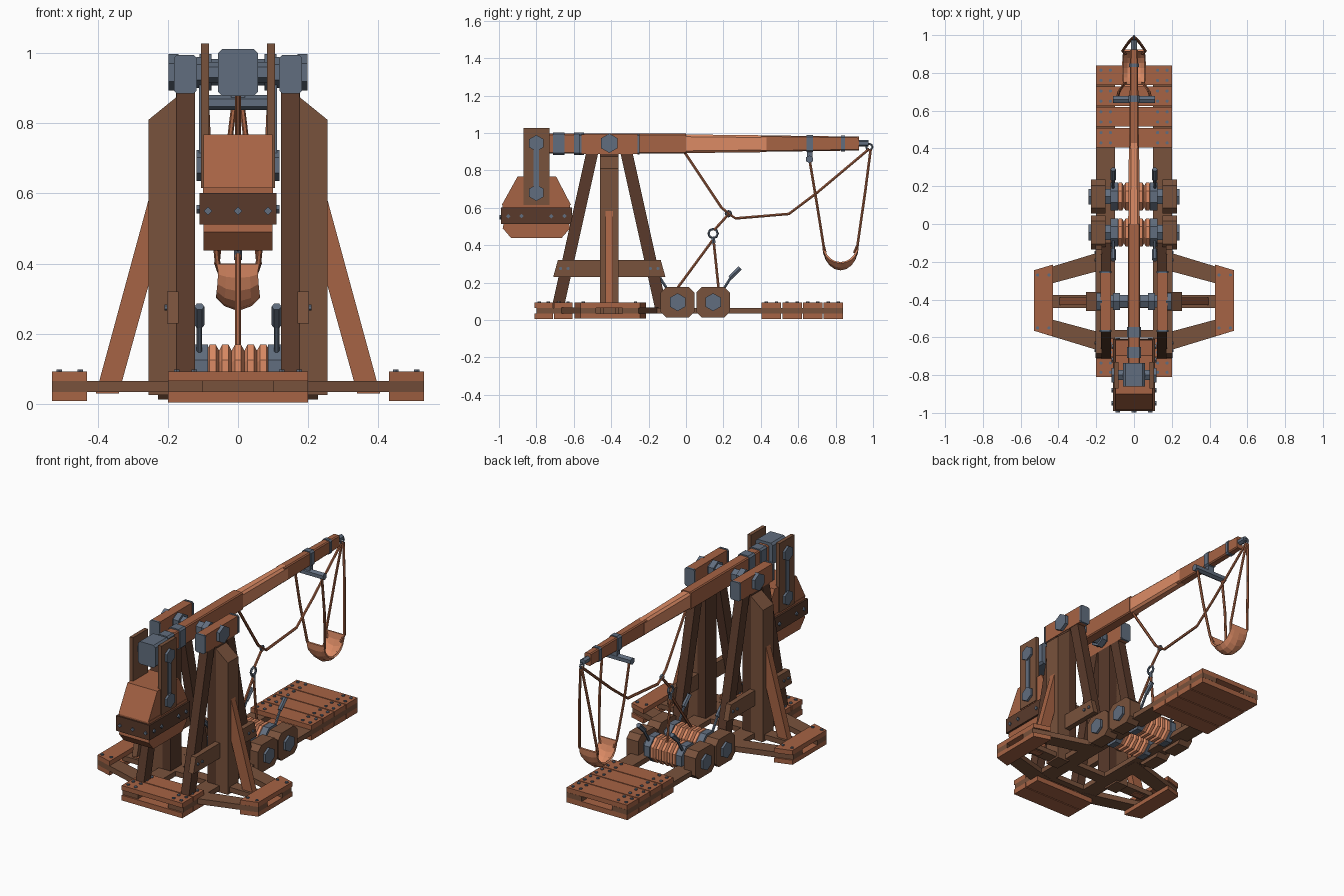
import bpy, bmesh
from math import sin, cos, pi, radians
from mathutils import Vector

if "Cube" in bpy.data.objects:
    bpy.data.objects.remove(bpy.data.objects["Cube"])


def material(name, rgb):
    m = bpy.data.materials.new(name)
    m.diffuse_color = (*rgb, 1)
    m.use_nodes = True
    m.node_tree.nodes["Principled BSDF"].inputs["Base Color"].default_value = m.diffuse_color
    return m


WOOD = material("wood", (.38, .125, .058))
BROWN = material("brown_wood", (.19, .084, .045))
DARK = material("dark_wood", (.10, .042, .024))
LIGHT = material("light_wood", (.72, .26, .13))
IRON = material("iron", (.12, .155, .21))


def loft(name, rings, mat, caps=True):
    """Skin a row of closed rings of 3D points."""
    bm = bmesh.new()
    vs = [[bm.verts.new(p) for p in r] for r in rings]
    n = len(vs[0])
    for a, b in zip(vs, vs[1:]):
        for i in range(n):
            bm.faces.new((a[i], a[(i + 1) % n], b[(i + 1) % n], b[i]))
    if caps:
        bm.faces.new(vs[0])
        bm.faces.new(vs[-1])
    bmesh.ops.recalc_face_normals(bm, faces=bm.faces)
    me = bpy.data.meshes.new(name)
    bm.to_mesh(me)
    bm.free()
    me.materials.append(mat)
    ob = bpy.data.objects.new(name, me)
    bpy.context.collection.objects.link(ob)
    return ob


def place(axis, t, p):
    return {'x': (t, *p), 'y': (p[0], t, p[1]), 'z': (*p, t)}[axis]


def prism(name, pts, axis, a, b, mat):
    return loft(name, [[place(axis, t, p) for p in pts] for t in (a, b)], mat)


def box(name, x0, x1, y0, y1, z0, z1, mat):
    return prism(name, [(x0, y0), (x1, y0), (x1, y1), (x0, y1)], 'z', z0, z1, mat)


def ngon(u, v, r, n=6, rot=pi / 6):
    return [(u + r * cos(rot + i * 2 * pi / n), v + r * sin(rot + i * 2 * pi / n)) for i in range(n)]


def chamfered(u, v, hu, hv, c):
    q = [(hu - c, hv), (hu, hv - c), (hu, c - hv), (hu - c, -hv),
         (c - hu, -hv), (-hu, c - hv), (-hu, hv - c), (c - hu, hv)]
    return [(u + a, v + b) for a, b in q]


def rod(name, pts, r, mat, n=6):
    """Faceted rope or bar along a path."""
    pts = [Vector(p) for p in pts]
    rings = []
    for i, p in enumerate(pts):
        d = (pts[min(i + 1, len(pts) - 1)] - pts[max(i - 1, 0)]).normalized()
        side = d.cross(Vector((1, 0, 0))).normalized()
        up = side.cross(d)
        rings.append([p + side * u + up * v for u, v in ngon(0, 0, r, n)])
    return loft(name, rings, mat)


def ring(name, c, R, r, rot):
    bpy.ops.mesh.primitive_torus_add(major_segments=8, minor_segments=5, major_radius=R,
                                     minor_radius=r, location=c, rotation=rot)
    o = bpy.context.object
    o.name = name
    o.data.materials.append(IRON)


S = (1, -1)
PY = -.41   # main pivot y
PZ = .945   # main pivot height

# platform planks with bolts, sandwiching the rails
for name, y0, count, w in (("front_plank", -.81, 2, .105), ("rear_plank", .405, 4, .11)):
    for i in range(count):
        a, b = y0 + i * w, y0 + (i + 1) * w - .006
        box(name + "_top", -.2, .2, a, b, .065, .093, WOOD)
        box(name + "_bottom", -.2, .2, a, b, .004, .035, WOOD)
        for x in (-.175, -.125, .125, .175):
            for y in (a + .025, b - .025):
                prism("plank_bolt", ngon(x, y, .009), 'z', .09, .099, IRON)

box("cross_spar", -.45, .45, PY - .035, PY + .035, .035, .065, BROWN)
box("mid_plank", -.2, .2, -.6, -.56, .035, .065, BROWN)
for s in S:
    box("base_rail", s * .1, s * .2, -.8, .84, .035, .065, BROWN)
    # outrigger pads and diagonal spars
    pad = [(s * .43, -.595), (s * .53, -.565), (s * .53, -.245), (s * .43, -.215)]
    prism("outrigger_pad_top", pad, 'z', .065, .093, WOOD)
    prism("outrigger_pad_bottom", pad, 'z', .008, .035, WOOD)
    for t in S:
        q = [(s * .12, PY + t * .28), (s * .53, PY + t * .155), (s * .53, PY + t * .07), (s * .12, PY + t * .18)]
        prism("outrigger_spar", q, 'z', .034, .066, BROWN)
        for x in (.45, .51):
            prism("pad_bolt", ngon(s * x, PY + t * .14, .009), 'z', .09, .099, IRON)

    # A-frame legs, centre post, cross plank and side brace
    for t in S:
        leg = [(PY + t * .06, .89), (PY + t * .125, .89), (PY + t * .315, .035), (PY + t * .25, .035)]
        prism("frame_leg", leg, 'x', s * .122, s * .175, DARK)
        for d in (.22, .26):
            prism("cross_plank_bolt", ngon(PY + t * d, .275, .009), 'x', s * .2, s * .21, IRON)
    box("inner_post", s * .122, s * .176, PY - .05, PY + .05, .05, .89, DARK)
    post = [(s * .175, .025), (s * .255, .025), (s * .255, .81), (s * .175, .875)]
    prism("centre_post", post, 'y', PY - .05, PY + .05, BROWN)
    prism("frame_cross_plank", [(PY - .30, .23), (PY + .30, .23), (PY + .275, .32), (PY - .275, .32)],
          'x', s * .17, s * .203, BROWN)
    brace = [(s * .34, .03), (s * .405, .03), (s * .25, .6), (s * .235, .6), (s * .235, .41)]
    prism("side_brace", brace, 'y', PY - .02, PY + .02, WOOD)

    # pivot bearing with iron end caps
    box("bearing_block", s * .122, s * .178, PY - .155, PY + .155, .888, .992, WOOD)
    for t in S:
        prism("bearing_end_cap", chamfered(s * .15, .94, .032, .055, .008), 'y',
              PY + t * .15, PY + t * .162, IRON)
    prism("axle_nut", ngon(PY, PZ, .052), 'x', s * .17, s * .198, IRON)
    prism("axle_collar", ngon(PY, PZ, .052), 'x', s * .075, s * .11, IRON)

    # counterweight hangers with strap and nuts
    box("hanger", s * .083, s * .105, -.87, -.73, .615, 1.027, BROWN)
    box("hanger_strap", s * .1, s * .111, -.815, -.785, .68, .94, IRON)
    for z in (PZ, .68):
        prism("hanger_nut", ngon(-.8, z, .044), 'x', s * .1, s * .118, IRON)
    for y in (-.95, -.88, -.72, -.65):
        prism("band_bolt", ngon(y, .555, .012, 4, 0), 'x', s * .1, s * .118, IRON)

# main axle and throwing arm
prism("main_axle", ngon(PY, PZ, .038), 'x', -.19, .19, IRON)
prism("arm_butt", chamfered(0, .943, .032, .053, .006), 'y', -.76, .0, WOOD)
loft("arm_sleeve", [[(x, y, z) for x, z in chamfered(0, .942, w, h, .012)]
                    for y, w, h in ((-.02, .031, .05), (.43, .027, .045))], LIGHT)
loft("arm_tip", [[(x, y, z) for x, z in chamfered(0, .943, w, h, .006)]
                 for y, w, h in ((.4, .026, .044), (.925, .02, .037))], WOOD)
for y0, y1, w, h in ((-.71, -.65, .038, .06), (-.6, -.545, .038, .06),
                     (.645, .68, .029, .046), (.83, .85, .026, .043)):
    prism("arm_band", chamfered(0, .943, w, h, .01), 'y', y0, y1, IRON)
prism("tip_spike", ngon(0, .945, .018), 'y', .92, .975, IRON)
ring("tip_ring", (0, .98, .925), .016, .006, (0, pi / 2, 0))
box("sling_bar_mount", -.02, .02, .648, .677, .86, .91, IRON)
prism("sling_bar", ngon(.66, .859, .021), 'x', -.11, .11, IRON)

# counterweight head, pins and box
prism("counterweight_head", chamfered(0, PZ, .057, .067, .012), 'y', -.86, -.735, IRON)
for z in (PZ, .68):
    prism("hanger_pin", ngon(-.8, z, .03), 'x', -.1, .1, IRON)
prism("weight_hopper", [(-.985, .615), (-.615, .615), (-.695, .768), (-.9, .768)], 'x', -.098, .098, WOOD)
box("weight_rim", -.1, .1, -.98, -.62, .6, .618, WOOD)
box("weight_band", -.11, .11, -.99, -.61, .512, .602, DARK)
prism("weight_bottom", [(-.975, .515), (-.98, .49), (-.935, .438), (-.665, .438), (-.62, .49), (-.625, .515)],
      'x', -.098, .098, WOOD)
for t, y in ((-1, -.985), (1, -.615)):
    for x in (-.085, 0, .085):
        prism("band_stud", ngon(x, .55, .012, 4, 0), 'y', y, y + t * .012, IRON)

# two winches: blocks, ribbed drums, levers
for wy, t in ((-.045, -1), (.145, 1)):
    for s in S:
        block = chamfered(wy, .095, .09, .082, .03)
        prism("winch_block", block, 'x', s * .15, s * .228, BROWN)
        prism("winch_nut", ngon(wy, .095, .048), 'x', s * .22, s * .242, IRON)
        prism("drum_collar", ngon(wy, .095, .08, 8, pi / 8), 'x', s * .086, s * .125, IRON)
        prism("drum_shaft", ngon(wy, .095, .045), 'x', s * .12, s * .155, IRON)
        rod("winch_lever", [(s * .11, wy + t * .04, .14), (s * .11, wy + t * .1, .235)], .008, IRON)
        rod("lever_grip", [(s * .11, wy + t * .09, .225), (s * .11, wy + t * .145, .278)], .014, IRON)
    sections = []
    for i in range(5):
        x = -.09 + i * .036
        sections += [(x, .062), (x + .009, .08), (x + .027, .08)]
    sections.append((.09, .062))
    loft("winch_drum", [[(x, *p) for p in ngon(wy, .095, r, 8, pi / 8)] for x, r in sections], LIGHT)

# trigger ropes
rod("arm_rope", [(0, -.01, .9), (0, .19, .6), (0, .23, .568)], .008, WOOD)
rod("release_rope", [(0, .225, .57), (0, .265, .543), (0, .55, .567), (0, .7, .68), (0, .98, .915)], .008, WOOD)
rod("hook_rope", [(0, .23, .568), (0, .15, .48)], .008, WOOD)
ring("rope_knot", (0, .227, .568), .013, .007, (0, pi / 2, 0))
ring("hook_ring", (0, .145, .462), .024, .007, (0, pi / 2, 0))
rod("hook_shank", [(0, .145, .445), (0, .148, .41)], .011, IRON)
rod("front_winch_rope", [(0, .145, .43), (0, -.05, .165)], .008, WOOD)
rod("rear_winch_rope", [(0, .148, .42), (0, .175, .16)], .008, WOOD)

# sling ropes
for s in S:
    rod("sling_bar_rope", [(s * .09, .66, .86), (s * .08, .7, .62), (s * .058, .735, .4), (s * .045, .745, .36)], .008, WOOD)
    rod("sling_tip_rope", [(s * .004, .987, .91), (s * .03, .96, .7), (s * .06, .917, .4), (s * .045, .9, .36)], .008, WOOD)

# sling pouch: a bowl-like strip
bm = bmesh.new()
rows = []
for i in range(11):
    a = pi * i / 10
    rows.append([bm.verts.new((.056 * v, .826 - .088 * cos(a), .4 - (.125 - .035 * v * v) * sin(a)))
                 for v in (-1, -.6, 0, .6, 1)])
for a, b in zip(rows, rows[1:]):
    for j in range(4):
        bm.faces.new((a[j], a[j + 1], b[j + 1], b[j]))
me = bpy.data.meshes.new("sling_pouch")
bm.to_mesh(me)
bm.free()
me.materials.append(LIGHT)
pouch = bpy.data.objects.new("sling_pouch", me)
bpy.context.collection.objects.link(pouch)
pouch.modifiers.new("thickness", 'SOLIDIFY').thickness = .01
